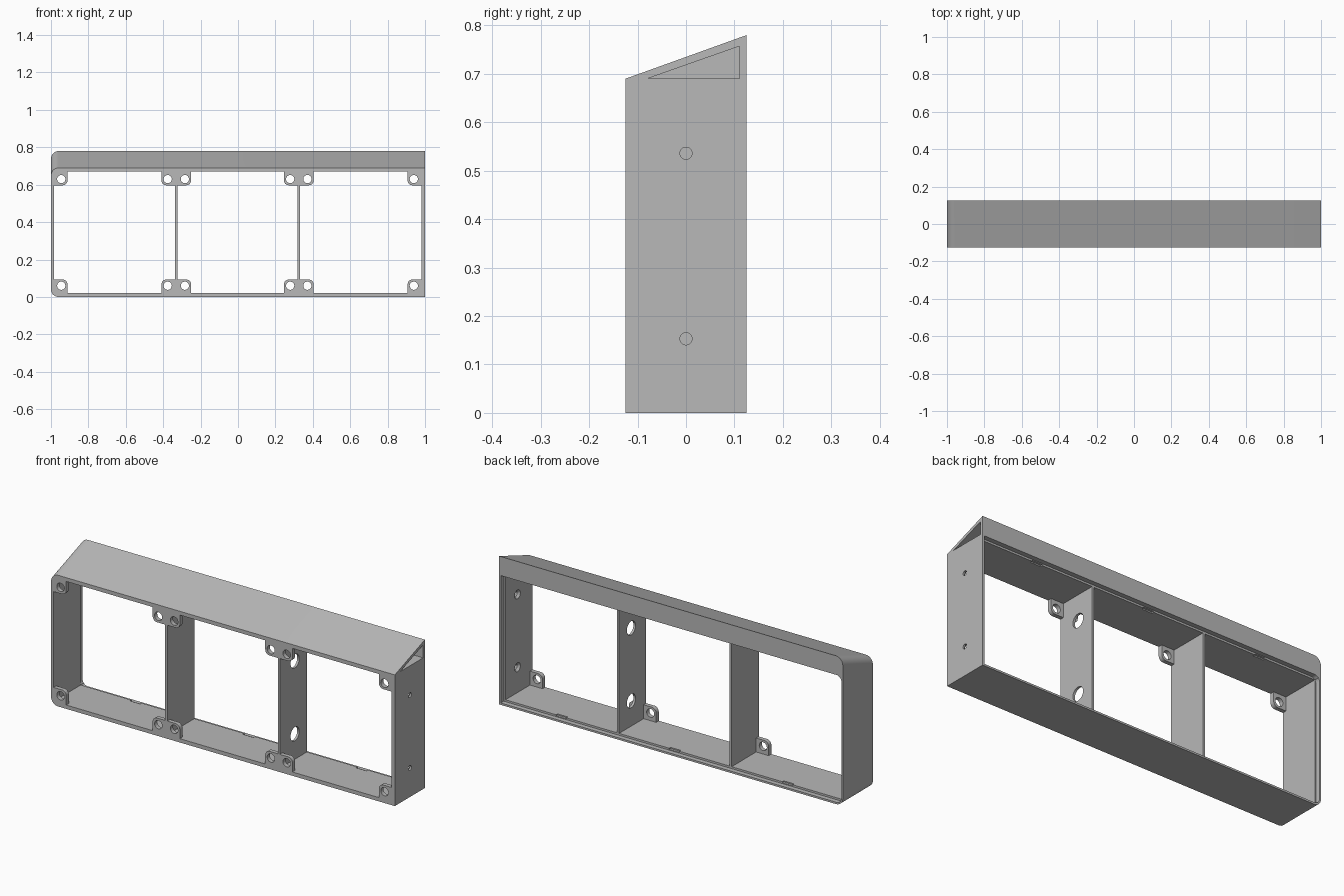
import bpy, bmesh, math
from mathutils import Matrix, Vector

if "Cube" in bpy.data.objects:
    bpy.data.objects.remove(bpy.data.objects["Cube"])

grey = bpy.data.materials.new("plain grey")
grey.use_nodes = True
grey.diffuse_color = (0.48, 0.48, 0.48, 1)
grey.node_tree.nodes["Principled BSDF"].inputs["Base Color"].default_value = grey.diffuse_color

FRONT, BACK, LIP = -0.125, 0.125, 0.1
FLOOR, CEIL = 0.02, 0.67


def make(name, bm):
    bmesh.ops.recalc_face_normals(bm, faces=bm.faces)
    mesh = bpy.data.meshes.new(name)
    bm.to_mesh(mesh)
    bm.free()
    mesh.materials.append(grey)
    obj = bpy.data.objects.new(name, mesh)
    bpy.context.collection.objects.link(obj)
    return obj


def prism(name, points, depth, round_end=0):
    """Extrude a closed 3D outline by depth; optionally round its -x edges."""
    bm = bmesh.new()
    face = bm.faces.new([bm.verts.new(p) for p in points])
    new = bmesh.ops.extrude_face_region(bm, geom=[face])["geom"]
    bmesh.ops.translate(bm, vec=depth, verts=[g for g in new if isinstance(g, bmesh.types.BMVert)])
    if round_end:
        low = min(v.co.x for v in bm.verts)
        edges = [e for e in bm.edges
                 if all(v.co.x < low + 1e-4 for v in e.verts)
                 and abs(e.verts[0].co.y - e.verts[1].co.y) > 0.01]
        # only the lengthwise edges at top and bottom
        bmesh.ops.bevel(bm, geom=edges, offset=round_end, segments=8,
                        profile=0.5, affect='EDGES')
    return make(name, bm)


def box(name, x, y, z, round_end=0):
    pts = [(x[0], y[0], z[0]), (x[1], y[0], z[0]), (x[1], y[0], z[1]), (x[0], y[0], z[1])]
    return prism(name, pts, (0, y[1] - y[0], 0), round_end)


def cylinder(name, centre, axis, r1, r2, length):
    bm = bmesh.new()
    turn = Vector((0, 0, 1)).rotation_difference(Vector(axis)).to_matrix().to_4x4()
    bmesh.ops.create_cone(bm, cap_ends=True, segments=32, radius1=r1, radius2=r2,
                          depth=length, matrix=Matrix.Translation(centre) @ turn)
    return make(name, bm)


def cut(obj, cutter):
    mod = obj.modifiers.new("cut", 'BOOLEAN')
    mod.operation, mod.solver, mod.object = 'DIFFERENCE', 'EXACT', cutter
    bpy.context.view_layer.objects.active = obj
    bpy.ops.object.modifier_apply(modifier=mod.name)
    bpy.data.objects.remove(cutter)


def smooth(obj):
    bpy.ops.object.select_all(action='DESELECT')
    obj.select_set(True)
    bpy.context.view_layer.objects.active = obj
    bpy.ops.object.shade_smooth_by_angle(angle=math.radians(30))


# Outer frame with sloping roof, rounded at one end
frame = prism("frame", [(-1, FRONT, 0), (-1, BACK, 0), (-1, BACK, 0.78), (-1, FRONT, 0.69)],
              (2, 0, 0), 0.04)
cut(frame, box("opening", (-0.985, 0.98), (-0.2, 0.2), (FLOOR, CEIL)))
cut(frame, box("rear_rebate", (-0.992, 0.99), (LIP, 0.2), (0.01, 0.68), 0.03))

# Triangular channel in the roof, open at the square end
cut(frame, prism("channel", [(-0.95, -0.08, 0.69), (-0.95, 0.11, 0.69), (-0.95, 0.11, 0.757)],
                 (2.1, 0, 0)))

# Cells between the walls and dividers
cells = [(-0.985, -0.336), (-0.324, 0.319), (0.331, 0.98)]

# Clip notches along the rear step
for x0, x1 in cells:
    mid = (x0 + x1) / 2
    for z in (FLOOR, CEIL):
        cut(frame, box("notch", (mid - 0.03, mid + 0.03), (0.088, 0.11), (z - 0.006, z + 0.006)))

# Countersunk screw holes in the square end wall
for z in (0.153, 0.536):
    cut(frame, cylinder("screw_hole", (0.99, 0, z), (1, 0, 0), 0.0125, 0.0125, 0.06))
    cut(frame, cylinder("countersink", (0.98, 0, z), (1, 0, 0), 0.034, 0.013, 0.022))
smooth(frame)

# Dividers, one with access holes for the screws
for i in range(2):
    divider = box(f"divider_{i + 1}", (cells[i][1], cells[i + 1][0]), (FRONT, LIP), (FLOOR, CEIL))
    if i == 1:
        for z in (0.153, 0.536):
            cut(divider, cylinder("access_hole", (0.325, 0, z), (1, 0, 0), 0.036, 0.036, 0.1))
    smooth(divider)


# Screw tab in a cell corner, with its free corner rounded
def tab(name, x, z, sx, sz, size=0.073, r=0.025, thick=0.022):
    outline = [(0, 0), (size, 0)]
    for k in range(9):
        a = k * math.pi / 16
        outline.append((size - r + r * math.cos(a), size - r + r * math.sin(a)))
    outline.append((0, size))
    obj = prism(name, [(x + sx * u, FRONT, z + sz * v) for u, v in outline], (0, thick, 0))
    cut(obj, cylinder("tab_hole", (x + sx * 0.04, FRONT, z + sz * 0.04), (0, 1, 0),
                      0.022, 0.022, 0.1))
    smooth(obj)


for i, (x0, x1) in enumerate(cells):
    for x, sx, side in ((x0, 1, "a"), (x1, -1, "b")):
        for z, sz, level in ((FLOOR, 1, "lower"), (CEIL, -1, "upper")):
            tab(f"{level}_screw_tab_{i + 1}{side}", x, z, sx, sz)
